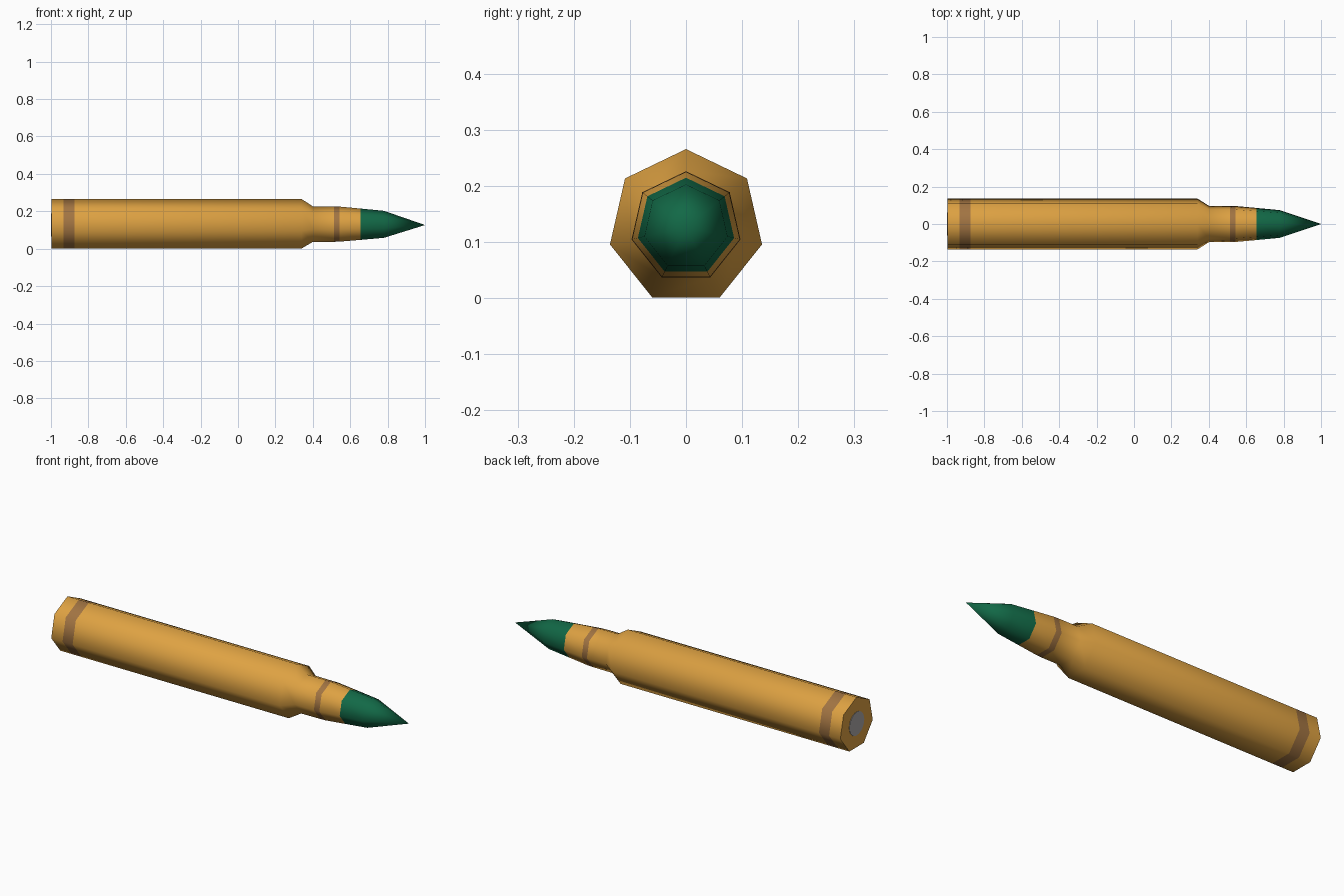
import bpy, math

if "Cube" in bpy.data.objects:
    bpy.data.objects.remove(bpy.data.objects["Cube"])

SIDES, CZ = 7, 0.1265   # seven-sided section, axis height


def material(name, rgb):
    m = bpy.data.materials.new(name)
    m.diffuse_color = (*rgb, 1)
    m.use_nodes = True
    m.node_tree.nodes["Principled BSDF"].inputs["Base Color"].default_value = m.diffuse_color
    return m


brass = material("brass", (0.73, 0.36, 0.055))
brown = material("brown_band", (0.36, 0.175, 0.055))
green = material("green", (0.006, 0.14, 0.062))
grey = material("grey", (0.42, 0.40, 0.40))


def lathe(name, profile, mats, bands=(), cap=False, sides=SIDES):
    """Spin (x, radius) points about the x axis; bands = segments using the second material."""
    verts, faces, idx = [], [], []
    for x, r in profile:
        for k in range(sides):
            a = 2 * math.pi * k / sides
            verts.append((x, r * math.sin(a), CZ + r * math.cos(a)))
    for i in range(len(profile) - 1):
        closing = profile[i + 1][1] == 0
        for k in range(sides):
            a, b = i * sides + k, i * sides + (k + 1) % sides
            tip = (i + 1) * sides
            faces.append((a, b, tip) if closing else (a, b, b + sides, a + sides))
            idx.append(1 if i in bands else 0)
    if profile[-1][1] == 0:
        verts = verts[:(len(profile) - 1) * sides + 1]
    if cap:
        faces.append(tuple(reversed(range(sides))))
        idx.append(0)
    faces = [f[::-1] for f in faces]
    me = bpy.data.meshes.new(name)
    me.from_pydata(verts, [], faces)
    for m in mats:
        me.materials.append(m)
    for p, i in zip(me.polygons, idx):
        p.material_index = i
    ob = bpy.data.objects.new(name, me)
    bpy.context.collection.objects.link(ob)
    bpy.ops.object.select_all(action='DESELECT')
    ob.select_set(True)
    bpy.context.view_layer.objects.active = ob
    # outward normals, smooth sides with a crisp base edge
    bpy.ops.object.mode_set(mode='EDIT')
    bpy.ops.mesh.select_all(action='SELECT')
    bpy.ops.mesh.normals_make_consistent(inside=False)
    bpy.ops.object.mode_set(mode='OBJECT')
    bpy.ops.object.shade_smooth_by_angle(angle=math.radians(62))
    return ob


# case with two painted bands
lathe("case", [(-0.998, 0.139), (-0.932, 0.139), (-0.873, 0.139), (0.34, 0.139),
               (0.40, 0.100), (0.512, 0.0995), (0.543, 0.0985), (0.655, 0.088)],
      [brass, brown], bands=(1, 5), cap=True)

# pointed tip
lathe("tip", [(0.655, 0.088), (0.78, 0.076), (1.0, 0)], [green])

# round plate in the middle of the base
lathe("primer", [(-1.0, 0.062), (-0.997, 0.062)], [grey], cap=True, sides=24)
